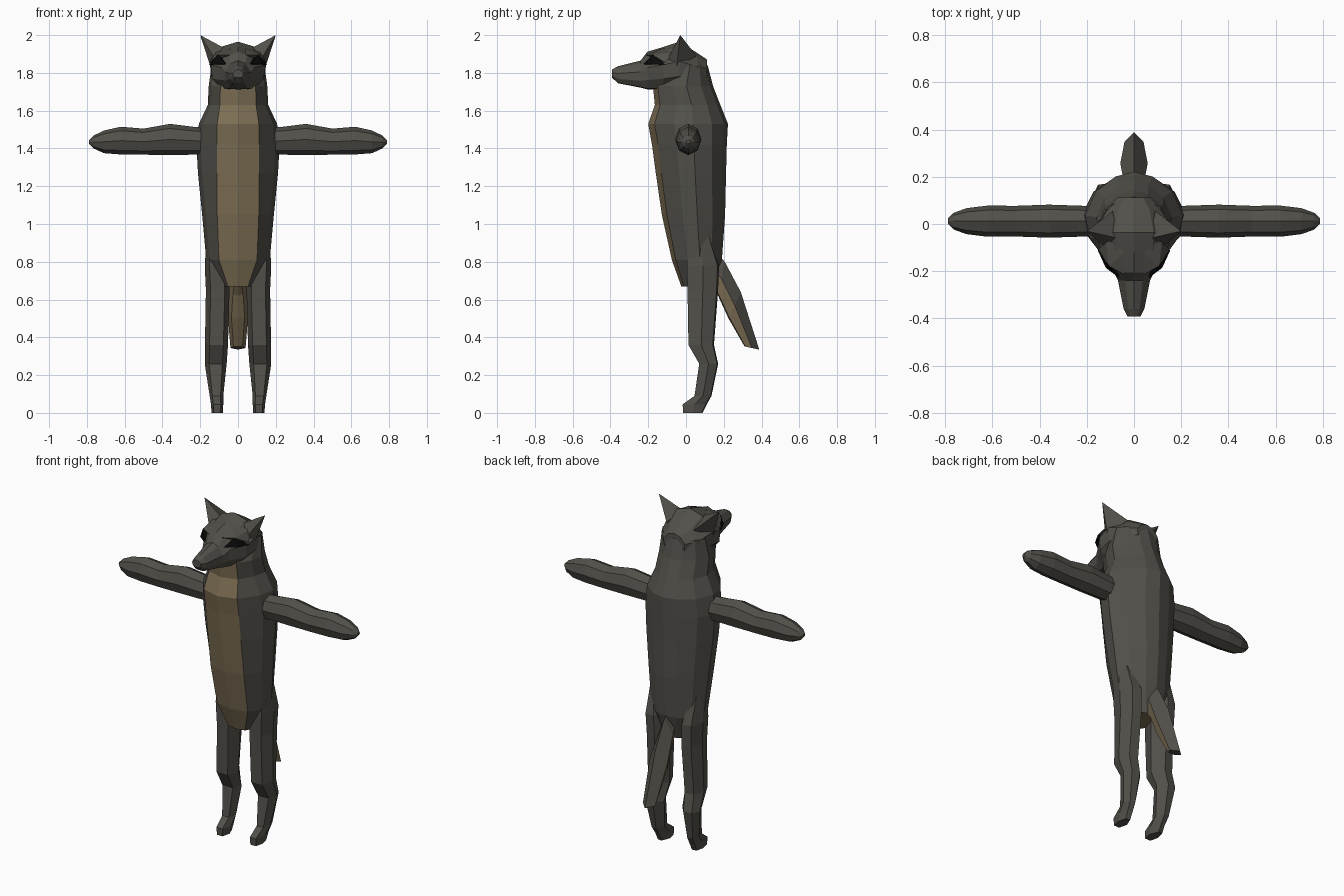
import bpy, bmesh, math
from mathutils import Vector

if "Cube" in bpy.data.objects:
    bpy.data.objects.remove(bpy.data.objects["Cube"])


def material(name, rgb):
    m = bpy.data.materials.new(name)
    m.diffuse_color = (*rgb, 1)
    m.use_nodes = True
    m.node_tree.nodes["Principled BSDF"].inputs["Base Color"].default_value = m.diffuse_color
    return m


FUR = material("dark_fur", (0.085, 0.08, 0.068))
TAN = material("tan_fur", (0.21, 0.16, 0.09))
BLACK = material("black", (0.003, 0.003, 0.003))


def finish(name, bm, mats):
    bmesh.ops.recalc_face_normals(bm, faces=bm.faces)
    me = bpy.data.meshes.new(name)
    bm.to_mesh(me)
    bm.free()
    for m in mats:
        me.materials.append(m)
    ob = bpy.data.objects.new(name, me)
    bpy.context.collection.objects.link(ob)
    return ob


def loft(name, rings, tan=lambda i, j: False):
    """Skin a list of closed rings; tan(i, j) picks faces of the second colour."""
    bm = bmesh.new()
    vs = [[bm.verts.new(p) for p in r] for r in rings]
    n = len(vs[0])
    for i in range(len(vs) - 1):
        for j in range(n):
            k = (j + 1) % n
            f = bm.faces.new((vs[i][j], vs[i][k], vs[i + 1][k], vs[i + 1][j]))
            f.material_index = int(tan(i, j))
    bm.faces.new(vs[0]).material_index = int(tan(-1, 0))
    bm.faces.new(vs[-1])
    return finish(name, bm, [FUR, TAN])


def hull(name, pts, mat):
    bm = bmesh.new()
    for p in pts:
        bm.verts.new(p)
    bmesh.ops.convex_hull(bm, input=bm.verts)
    return finish(name, bm, [mat])


def mirror_ring(half):
    """Half ring from centre front to centre back, completed on -x."""
    return half + [(-x, y, z) for x, y, z in reversed(half[1:-1])]


# torso and neck: height, half width, front y, back y
TORSO = [(0.67, .09, -.025, .15), (0.81, .168, -.075, .19), (1.05, .19, -.128, .207),
         (1.27, .212, -.16, .212), (1.42, .22, -.18, .216), (1.53, .207, -.20, .222),
         (1.63, .16, -.165, .182), (1.73, .155, -.175, .143), (1.84, .14, -.10, .115)]


def torso_ring(z, w, f, b):
    d = b - f
    bw = min(.11, .6 * w)
    return mirror_ring([(0, f, z), (bw, f + .08 * d, z), (.9 * w, f + .33 * d, z),
                        (w, f + .56 * d, z), (.78 * w, f + .8 * d, z),
                        (.38 * w, f + .95 * d, z), (0, b, z)])


loft("torso", [torso_ring(*t) for t in TORSO],
     lambda i, j: i == -1 or (j in (0, 11) and i < 7))

# head and muzzle: y, half width, bottom z, top z
HEAD = [(.112, .07, 1.76, 1.87), (.06, .12, 1.73, 1.905), (-.035, .15, 1.72, 1.965),
        (-.12, .143, 1.712, 1.937), (-.205, .085, 1.713, 1.912), (-.24, .068, 1.722, 1.865),
        (-.36, .044, 1.745, 1.835), (-.392, .028, 1.775, 1.818)]


def head_ring(y, w, b, t):
    d = t - b
    return mirror_ring([(0, y, t), (.55 * w, y, t - .1 * d), (w, y, b + .58 * d),
                        (.95 * w, y, b + .25 * d), (.6 * w, y, b + .02 * d), (0, y, b)])


loft("head_and_muzzle", [head_ring(*h) for h in HEAD])

# tail, tan underneath: upper edge (y, z), lower edge (y, z), half width
TAIL = [(.15, .86, .12, .68, .03), (.205, .80, .17, .62, .045),
        (.29, .64, .225, .50, .058), (.388, .335, .31, .352, .04)]


def tail_ring(y0, z0, y1, z1, w):
    a, b = Vector((0, y0, z0)), Vector((0, y1, z1))
    m = a.lerp(b, .5)
    low = a.lerp(b, .95)
    return [tuple(a), (w, m.y, m.z), (.6 * w, low.y, low.z), tuple(b),
            (-.6 * w, low.y, low.z), (-w, m.y, m.z)]


loft("tail", [tail_ring(*t) for t in TAIL], lambda i, j: 1 <= j <= 4)

# arms: x, bottom z, top z, half depth
ARM = [(.12, 1.37, 1.505, .062), (.24, 1.367, 1.515, .066), (.36, 1.365, 1.53, .07),
       (.50, 1.367, 1.505, .065), (.62, 1.368, 1.515, .066), (.71, 1.375, 1.495, .055),
       (.765, 1.40, 1.468, .035), (.788, 1.425, 1.445, .012)]
# legs: z, inner x, outer x, front y, back y
LEG = [(0, .08, .14, -.015, .088), (.045, .078, .143, -.018, .11), (.09, .078, .15, .045, .135),
       (.26, .06, .176, .07, .17), (.36, .053, .175, .013, .148), (.65, .045, .17, .008, .17),
       (.78, .05, .176, .005, .175), (.95, .10, .165, .02, .12)]

for side, s in (("right", 1), ("left", -1)):
    arm = []
    for x, b, t, r in ARM:
        arm.append([(s * x, .012 + r * math.cos(k * math.pi / 4),
                     (b + t) / 2 + (t - b) / 2 * math.sin(k * math.pi / 4)) for k in range(8)])
    loft(side + "_arm", arm)

    leg = []
    for z, x0, x1, f, b in LEG:
        cx, w, d = (x0 + x1) / 2, (x1 - x0) / 2, b - f
        leg.append([(s * (cx + u * w), f + v * d, z) for u, v in
                    ((-.6, 0), (.6, 0), (1, .5), (.6, .95), (-.3, 1), (-1, .5))])
    loft(side + "_leg", leg)

    # pointed ear and slanted eye
    hull(side + "_ear", [(s * x, y, z) for x, y, z in
         ((.2, -.03, 2.0), (.07, -.06, 1.93), (.12, -.10, 1.87), (.145, -.05, 1.83), (.09, .055, 1.89))], FUR)
    hull(side + "_eye", [(s * x, y, z) for x, y, z in
         ((.064, -.228, 1.846), (.154, -.11, 1.842), (.108, -.175, 1.897), (.12, -.185, 1.846), (.05, -.12, 1.86))], BLACK)
    # heavy brow above the eye
    hull(side + "_brow", [(s * x, y, z) for x, y, z in
         ((.04, -.215, 1.895), (.107, -.178, 1.895), (.15, -.11, 1.855), (.12, -.06, 1.91), (.04, -.12, 1.93))], FUR)
